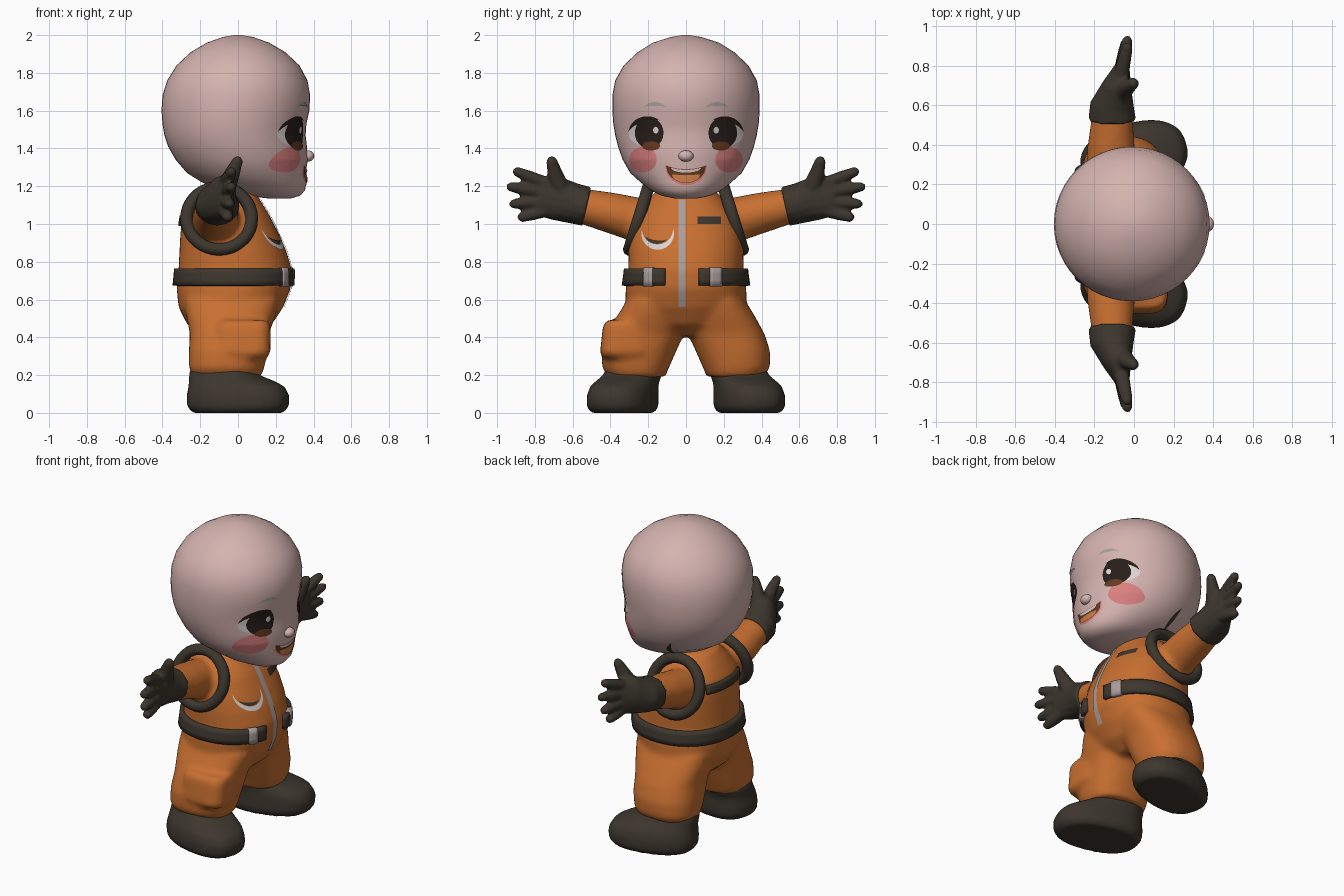
import bpy, bmesh
from math import sin, cos, pi, radians, sqrt, copysign
from mathutils import Vector, Matrix
from mathutils.bvhtree import BVHTree

cube = bpy.data.objects.get("Cube")
if cube:
    bpy.data.objects.remove(cube)


def material(name, r, g, b):
    m = bpy.data.materials.new(name)
    m.use_nodes = True
    m.diffuse_color = (r, g, b, 1)
    node = next(n for n in m.node_tree.nodes if n.type == 'BSDF_PRINCIPLED')
    node.inputs["Base Color"].default_value = (r, g, b, 1)
    node.inputs["Roughness"].default_value = 0.8
    return m


SKIN = material("skin", .66, .45, .43)
ORANGE = material("suit orange", .58, .16, .03)
DARK = material("dark cloth", .046, .037, .027)
GREY = material("metal grey", .40, .34, .33)
WHITE = material("white", .70, .66, .65)
BLUSH = material("blush pink", .70, .21, .21)
BLACK = material("eye black", .02, .013, .01)
BROWN = material("brown", .13, .04, .015)
TONGUE = material("tongue", .58, .2, .06)


def finish(bm, name, mat, voxel=0, smooth=4):
    """Turn a bmesh into an object, optionally fused into one skin."""
    me = bpy.data.meshes.new(name)
    bm.to_mesh(me)
    bm.free()
    me.shade_smooth()
    me.materials.append(mat)
    ob = bpy.data.objects.new(name, me)
    bpy.context.collection.objects.link(ob)
    if voxel:
        r = ob.modifiers.new("fuse", 'REMESH')
        r.mode, r.voxel_size, r.use_smooth_shade = 'VOXEL', voxel, True
        s = ob.modifiers.new("soften", 'SMOOTH')
        s.factor, s.iterations = .5, smooth
    return ob


def skin_rings(bm, rings):
    """Bridge rings of points and cap both ends."""
    loops = [[bm.verts.new(p) for p in ring] for ring in rings]
    n = len(loops[0])
    faces = [bm.faces.new((a[i], a[(i + 1) % n], b[(i + 1) % n], b[i]))
             for a, b in zip(loops, loops[1:]) for i in range(n)]
    faces += [bm.faces.new(loops[0]), bm.faces.new(loops[-1])]
    bmesh.ops.recalc_face_normals(bm, faces=faces)


def loft(bm, rings, side=1, yaw=0, power=2, n=40):
    """Stack rounded sections given as (z, x0, x1, y0, y1)."""
    out = []
    for z, x0, x1, y0, y1 in rings:
        ring = []
        for i in range(n):
            c, s = cos(2 * pi * i / n), sin(2 * pi * i / n)
            u = copysign(abs(c) ** (2 / power), c) * (x1 - x0) / 2
            v = copysign(abs(s) ** (2 / power), s) * (y1 - y0) / 2
            x = (x0 + x1) / 2 + u * cos(yaw) - v * sin(yaw)
            y = (y0 + y1) / 2 + u * sin(yaw) + v * cos(yaw)
            ring.append((x, side * y, z))
        out.append(ring)
    skin_rings(bm, out)


def tube(bm, path, radii, side=1, n=16):
    """Sweep an oval along a path; radii are (across, upward)."""
    pts = [Vector(p) for p in path]
    out = []
    for i, p in enumerate(pts):
        d = (pts[min(i + 1, len(pts) - 1)] - pts[max(i - 1, 0)]).normalized()
        u = d.cross(Vector((0, 0, 1))).normalized()
        v = u.cross(d)
        ring = [p + u * radii[i][0] * cos(2 * pi * k / n) + v * radii[i][1] * sin(2 * pi * k / n)
                for k in range(n)]
        out.append([(q.x, side * q.y, q.z) for q in ring])
    skin_rings(bm, out)


# Head: stacked sections (z, back, front, half width)
bm = bmesh.new()
head_rings = [(1.135, .16, .28, .06), (1.15, .05, .33, .13), (1.18, -.09, .355, .19),
              (1.22, -.19, .362, .24), (1.27, -.27, .358, .295), (1.34, -.33, .37, .335),
              (1.41, -.37, .365, .36), (1.47, -.39, .358, .375), (1.53, -.4, .362, .385),
              (1.6, -.405, .378, .39), (1.68, -.4, .382, .39), (1.76, -.375, .368, .375),
              (1.84, -.325, .325, .33), (1.91, -.25, .25, .255), (1.96, -.165, .165, .175),
              (1.99, -.08, .08, .08), (2, -.02, .02, .02)]
loft(bm, [(z, a, b, -w, w) for z, a, b, w in head_rings], n=48)
head = finish(bm, "head", SKIN)

bm = bmesh.new()
bmesh.ops.create_uvsphere(bm, u_segments=16, v_segments=10, radius=1,
                          matrix=Matrix.Translation((.37, 0, 1.36)) @ Matrix.Diagonal((.034, .04, .03, 1)))
finish(bm, "nose", SKIN)

# Suit: torso, legs, arms and thigh pocket fused together
bm = bmesh.new()
torso = [(.41, -.2, .1, .1), (.47, -.27, .18, .26), (.56, -.315, .24, .32), (.66, -.325, .28, .32),
         (.76, -.315, .285, .305), (.86, -.31, .255, .305), (.95, -.305, .215, .3),
         (1.05, -.295, .165, .27), (1.13, -.25, .115, .2), (1.2, -.2, .08, .13)]
loft(bm, [(z, a, b, -w, w) for z, a, b, w in torso], power=2.2)
leg = [(.19, -.24, .12, .11, .41), (.24, -.26, .14, .09, .445), (.33, -.26, .155, .05, .445),
       (.42, -.255, .165, .01, .415), (.52, -.275, .2, -.02, .36), (.6, -.28, .22, 0, .31)]
for side in (1, -1):
    loft(bm, leg, side, power=2.4)
    tube(bm, [(-.12, .12, .99), (-.12, .25, 1.02), (-.115, .4, 1.06), (-.11, .57, 1.1)],
         [(.12, .12), (.125, .12), (.12, .108), (.1, .092)], side)
loft(bm, [(.29, -.1, .15, -.44, -.2), (.32, -.12, .172, -.455, -.19), (.46, -.12, .172, -.44, -.18),
          (.49, -.1, .16, -.42, -.2)], power=4)
suit = finish(bm, "suit", ORANGE, .018)

# Boots and gloves
fingers = [(-.03, .915, 1.285), (-.03, .95, 1.2), (-.04, .935, 1.105), (-.05, .89, 1.03)]
boot = [(0, -.24, .24, .18, .49), (.03, -.272, .272, .16, .51), (.09, -.275, .275, .16, .51),
        (.14, -.265, .25, .16, .495), (.175, -.26, .18, .15, .46), (.2, -.26, .11, .135, .43),
        (.235, -.25, .09, .125, .42)]
for side, word in ((1, "left"), (-1, "right")):
    bm = bmesh.new()
    loft(bm, boot, side, radians(15), 2.4)
    finish(bm, word + "_boot", DARK, .018)

    bm = bmesh.new()
    tube(bm, [(-.11, .525, 1.093), (-.11, .6, 1.11), (-.085, .7, 1.14), (-.06, .79, 1.15)],
         [(.122, .106), (.112, .108), (.075, .118), (.04, .1)], side)
    for k, tip in enumerate(fingers):
        root = Vector((-.07, .73, 1.21 - .045 * k))
        tip = Vector(tip)
        tube(bm, [root, root.lerp(tip, .6), root.lerp(tip, .92), tip],
             [(.04, .036), (.034, .032), (.026, .025), (.012, .012)], side)
    tube(bm, [(-.07, .66, 1.17), (-.03, .695, 1.27), (0, .712, 1.34), (.003, .716, 1.358)],
         [(.055, .055), (.04, .042), (.028, .028), (.012, .012)], side)
    finish(bm, word + "_glove", DARK, .011, 3)

    # Harness loop around the shoulder
    bpy.ops.mesh.primitive_torus_add(major_radius=.172, minor_radius=.034, major_segments=36,
                                     minor_segments=10, location=(-.1, side * .25, 1.03),
                                     rotation=(radians(-73 * side), 0, 0))
    loop = bpy.context.object
    loop.name = word + "_shoulder_strap"
    loop.data.materials.append(DARK)
    loop.data.shade_smooth()

bpy.context.view_layer.update()
deps = bpy.context.evaluated_depsgraph_get()
HEAD = BVHTree.FromObject(head, deps)
SUIT = BVHTree.FromObject(suit, deps)


def sheet(name, mat, point, nu, nv, outward):
    """Grid of surface points, facing outward."""
    bm = bmesh.new()
    g = [[bm.verts.new(point(i / nu, j / nv)) for j in range(nv + 1)] for i in range(nu + 1)]
    for i in range(nu):
        for j in range(nv):
            bm.faces.new((g[i][j], g[i + 1][j], g[i + 1][j + 1], g[i][j + 1]))
    bmesh.ops.remove_doubles(bm, verts=bm.verts, dist=1e-5)
    bm.normal_update()
    for f in bm.faces:
        if f.normal.dot(outward(f.calc_center_median())) < 0:
            f.normal_flip()
    return finish(bm, name, mat)


def decal(name, mat, shape, tree, lift=.004, axis=Vector((1, 0, 0)), nu=24, nv=5):
    """Lay a flat shape onto a surface along an axis."""
    def point(u, v):
        a, z = shape(u, v)
        start = Vector((0, a, z)) if axis.x else Vector((a, 0, z))
        hit = tree.ray_cast(start + axis * 2, -axis)[0]
        return (hit or start) + axis * lift
    return sheet(name, mat, point, nu, nv, lambda c: axis)


def oval(y, z, ry, rz):
    return lambda u, v: (y + ry * v * cos(2 * pi * u), z + rz * v * sin(2 * pi * u))


def arc(y, z, ry, rz, a0, a1, width):
    """Crescent that tapers at both ends."""
    def shape(u, v):
        a = radians(a0 + (a1 - a0) * u)
        k = 1 - (width * v * sin(pi * u)) / ry
        return y + ry * k * cos(a), z + rz * k * sin(a)
    return shape


def rect(y0, y1, z0, z1):
    return lambda u, v: (y0 + (y1 - y0) * v, z0 + (z1 - z0) * u)


# Eyes, brows and cheeks
for side, word in ((1, "left"), (-1, "right")):
    decal(word + "_eye_white", WHITE, oval(side * .22, 1.485, .085, .07), HEAD, .003)
    decal(word + "_iris", BLACK, oval(side * .195, 1.482, .076, .083), HEAD, .005)
    decal(word + "_iris_glow", BROWN, oval(side * .185, 1.413, .048, .024), HEAD, .007)
    decal(word + "_eye_glint", WHITE, oval(side * .16, 1.497, .014, .018), HEAD, .008)
    decal(word + "_lashes", BLACK, lambda u, v: (side * arc(.205, 1.48, .1, .09, 5, 130, .03)(u, v)[0],
          arc(.205, 1.48, .1, .09, 5, 130, .03)(u, v)[1]), HEAD, .006)
    decal(word + "_brow", GREY, arc(side * .165, 1.58, .075, .065, 35, 145, .025), HEAD)
    decal(word + "_cheek", BLUSH, oval(side * .228, 1.34, .073, .068), HEAD, .003)


# Open mouth with teeth and tongue
def mouth(half, top, drop, lip):
    def shape(u, v):
        t = 2 * u - 1
        upper = top - lip * (1 - t * t)
        lower = top - drop * sqrt(max(0, 1 - t * t))
        return half * t, upper + (lower - upper) * v
    return shape


decal("lips", BLUSH, mouth(.112, 1.312, .107, .02), HEAD, .003)
decal("mouth", BROWN, mouth(.106, 1.31, .093, .022), HEAD, .005)
decal("teeth", WHITE, mouth(.08, 1.298, .026, .012), HEAD, .007)
decal("tongue", TONGUE, mouth(.075, 1.262, .042, .002), HEAD, .007)

# Dark mark under the left side of the jaw
decal("jaw_mark", DARK, lambda u, v: (-.06 - .05 * u + .03 * v * sin(pi * u), 1.2 + .14 * u),
      HEAD, .004, Vector((0, 1, 0)))

# Zip, name tag and chest badge
decal("zip", GREY, rect(-.04, -.003, .56, 1.13), SUIT, .006)
decal("name_tag", DARK, rect(.06, .185, 1.0, 1.04), SUIT)
decal("badge_rim", WHITE, arc(-.15, .95, .086, .086, 165, 380, .028), SUIT, .007)
decal("badge_shade", DARK, arc(-.155, .945, .062, .05, 190, 330, .024), SUIT, .006)


def band(name, mat, a0, a1, z0, z1, lift):
    """Thick strap wrapped round the torso between two angles."""
    def radial(c):
        return Vector((c.x + .03, c.y, 0)).normalized()

    def point(u, v):
        a = radians(a0 + (a1 - a0) * u)
        d = Vector((cos(a), sin(a), 0))
        base = Vector((-.03, 0, z0 + (z1 - z0) * v))
        return SUIT.ray_cast(base + d, -d)[0] + d * lift
    ob = sheet(name, mat, point, max(4, int(abs(a1 - a0) / 5)), 3, radial)
    s = ob.modifiers.new("thickness", 'SOLIDIFY')
    s.thickness, s.offset = lift + .01, -1


# Belt with buckles, and strap across the back
band("belt", DARK, 12, 340, .675, .765, .024)
band("left_buckle", GREY, 22, 33, .67, .77, .03)
band("right_buckle", GREY, 320, 329, .67, .77, .03)
band("back_strap", DARK, 145, 215, .99, 1.045, .016)
